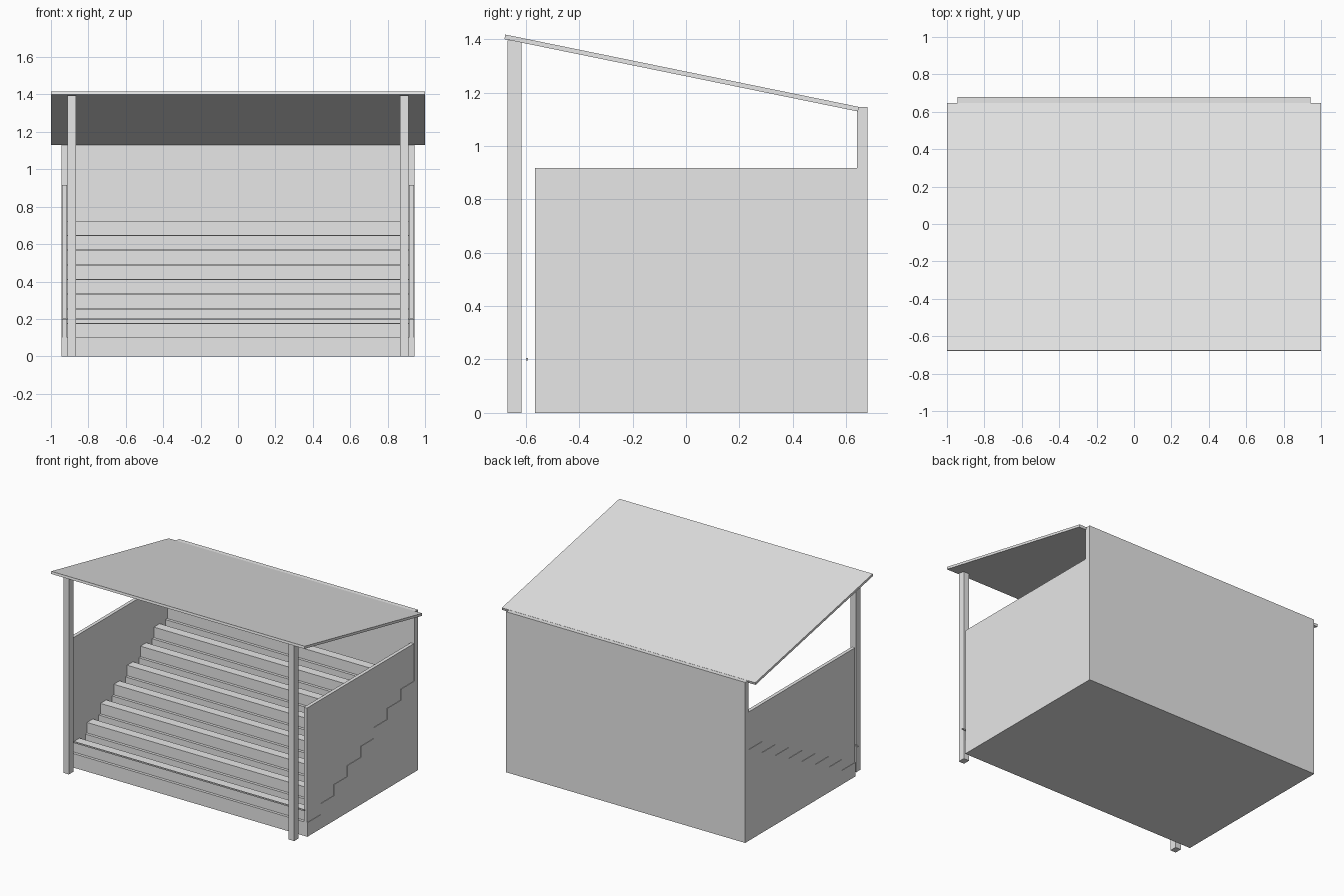
import bpy
import bmesh
from mathutils import Vector

cube = bpy.data.objects.get("Cube")
if cube:
    bpy.data.objects.remove(cube, do_unlink=True)

# Single plain grey
GREY = (0.8, 0.8, 0.8, 1.0)
grey = bpy.data.materials.new("light_grey")
grey.use_nodes = True
grey.diffuse_color = GREY
grey.node_tree.nodes["Principled BSDF"].inputs["Base Color"].default_value = GREY


def extrude_profile(name, profile, x0, x1):
    """Sweep a closed (y, z) outline along x."""
    bm = bmesh.new()
    face = bm.faces.new([bm.verts.new((x0, y, z)) for y, z in profile])
    moved = bmesh.ops.extrude_face_region(bm, geom=[face])["geom"]
    verts = [v for v in moved if isinstance(v, bmesh.types.BMVert)]
    bmesh.ops.translate(bm, verts=verts, vec=Vector((x1 - x0, 0, 0)))
    bmesh.ops.recalc_face_normals(bm, faces=bm.faces)
    mesh = bpy.data.meshes.new(name)
    bm.to_mesh(mesh)
    bm.free()
    mesh.materials.append(grey)
    obj = bpy.data.objects.new(name, mesh)
    bpy.context.collection.objects.link(obj)
    return obj


def box(name, x0, x1, y0, y1, z0, z1):
    return extrude_profile(name, [(y0, z0), (y1, z0), (y1, z1), (y0, z1)], x0, x1)


HALF = 0.943          # half width of the stand
INNER = 0.915         # inner face of the side walls
FRONT, BACK = -0.565, 0.64
STEPS = 8
FIRST, RISE = 0.1, 0.0785
TREAD = (BACK - FRONT) / STEPS

# Stepped terrace
outline = [(BACK, 0), (FRONT, 0)]
for k in range(STEPS):
    z = FIRST + k * RISE
    outline += [(FRONT + k * TREAD, z), (FRONT + (k + 1) * TREAD, z)]
extrude_profile("terrace", outline, -HALF, HALF)

# A bench on every step
for k in range(STEPS):
    y = FRONT + k * TREAD + 0.02
    z = FIRST + k * RISE
    box(f"bench_{k + 1}", -INNER, INNER, y, y + 0.065, z, z + 0.075)

# Back wall
box("back_wall", -HALF, HALF, BACK, 0.68, 0, 1.145)

# Side walls, resting on the steps and set in slightly from the terrace ends
wall = [(BACK, 0.917)] + [(FRONT, 0.917)] + outline[2:]
for side, s in (("left", 1), ("right", -1)):
    extrude_profile(f"{side}_side_wall", wall, s * INNER, s * (HALF - 0.003))
    box(f"{side}_post", s * 0.867, s * 0.911, -0.668, -0.617, 0, 1.394)

# Low front rail
box("front_rail", -HALF, HALF, -0.6, -0.591, 0.196, 0.205)

# Sloping roof
extrude_profile("roof", [(-0.677, 1.417), (-0.68, 1.4), (0.644, 1.129), (0.648, 1.146)], -1, 1)
